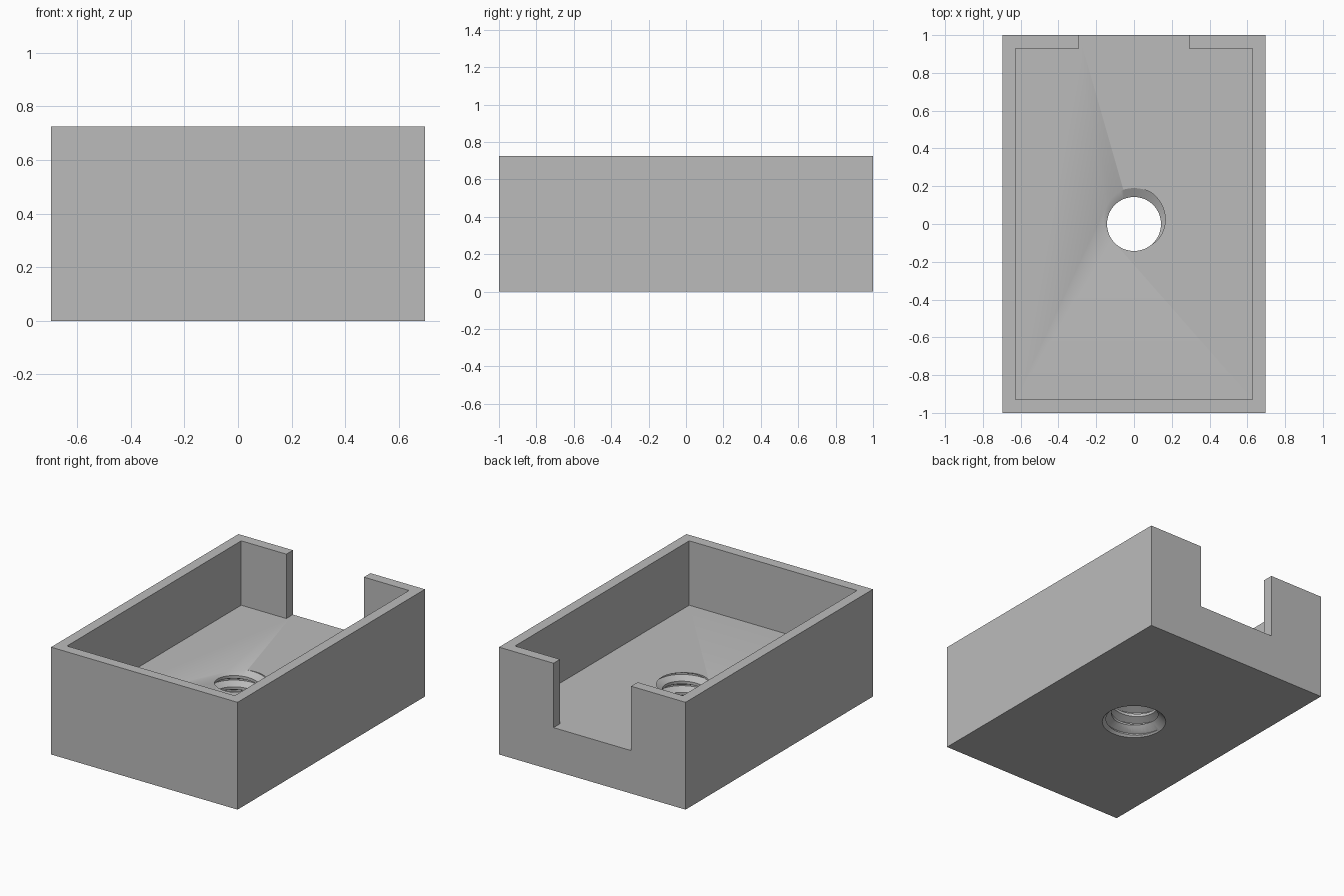
import bpy
import bmesh
from math import sin, cos, pi, radians

if "Cube" in bpy.data.objects:
    bpy.data.objects.remove(bpy.data.objects["Cube"])

HALF_X, HALF_Y, HEIGHT = 0.697, 1.0, 0.725
WALL, FLOOR, NOTCH = 0.07, 0.29, 0.29
PITCH, R_MINOR, R_MAJOR = 0.076, 0.143, 0.19
SEGMENTS = 64

grey = bpy.data.materials.new("plain grey")
grey.use_nodes = True
grey.diffuse_color = (0.5, 0.5, 0.5, 1)
grey.node_tree.nodes["Principled BSDF"].inputs["Base Color"].default_value = (0.5, 0.5, 0.5, 1)


def make_object(name, bm):
    bmesh.ops.recalc_face_normals(bm, faces=bm.faces)
    mesh = bpy.data.meshes.new(name)
    bm.to_mesh(mesh)
    bm.free()
    mesh.materials.append(grey)
    obj = bpy.data.objects.new(name, mesh)
    bpy.context.collection.objects.link(obj)
    return obj


def prism(name, outline, z0, z1):
    bm = bmesh.new()
    base = bm.faces.new([bm.verts.new((x, y, z0)) for x, y in outline])
    top = bmesh.ops.extrude_face_region(bm, geom=[base])["geom"]
    verts = [v for v in top if isinstance(v, bmesh.types.BMVert)]
    bmesh.ops.translate(bm, vec=(0, 0, z1 - z0), verts=verts)
    return make_object(name, bm)


def thread_cutter():
    # Helical sheet: each row climbs one pitch per turn and joins the row one pitch above
    profile = [(-1 / 16, R_MAJOR), (1 / 16, R_MAJOR), (3 / 8, R_MINOR), (5 / 8, R_MINOR)]
    per_turn = len(profile)
    bm = bmesh.new()
    rows = []
    for turn in range(-6, 3):
        for frac, radius in profile:
            row = []
            for j in range(SEGMENTS):
                a = 2 * pi * j / SEGMENTS
                z = FLOOR + PITCH * (turn + frac + j / SEGMENTS - 85 / 360)
                row.append(bm.verts.new((radius * cos(a), radius * sin(a), z)))
            rows.append(row)

    def vert(i, j):
        return rows[i][j] if j < SEGMENTS else rows[i + per_turn][0]

    for i in range(len(rows) - 1 - per_turn):
        for j in range(SEGMENTS):
            bm.faces.new((vert(i, j), vert(i, j + 1), vert(i + 1, j + 1), vert(i + 1, j)))
    bmesh.ops.delete(bm, geom=[v for v in bm.verts if not v.link_faces], context="VERTS")
    # Close both ends with fans to the axis
    rim = [e for e in bm.edges if e.is_boundary]
    for is_top in (False, True):
        edges = [e for e in rim if (e.verts[0].co.z > FLOOR / 2) == is_top]
        z = sum(e.verts[0].co.z for e in edges) / len(edges)
        hub = bm.verts.new((0, 0, z))
        for e in edges:
            bm.faces.new((e.verts[0], e.verts[1], hub))
    return make_object("thread_cutter", bm)


def countersink_cutter():
    bm = bmesh.new()
    depth = 0.1
    bmesh.ops.create_cone(bm, cap_ends=True, segments=SEGMENTS, radius1=0.25,
                          radius2=0.1, depth=0.15)
    bmesh.ops.translate(bm, vec=(0, 0, depth - 0.075), verts=bm.verts)
    return make_object("countersink_cutter", bm)


# Solid block
tray = prism("open_tray", [(-HALF_X, -HALF_Y), (HALF_X, -HALF_Y),
                           (HALF_X, HALF_Y), (-HALF_X, HALF_Y)], 0, HEIGHT)

# Cavity that runs out through the notch in the back wall
ix, iy = HALF_X - WALL, HALF_Y - WALL
right_half = [(ix, -iy), (ix, iy), (NOTCH, iy), (NOTCH, HALF_Y + 0.1)]
cavity = prism("cavity_cutter", right_half + [(-x, y) for x, y in reversed(right_half)],
               FLOOR, HEIGHT + 0.1)

# Cut the cavity, threaded hole and countersink
for cutter in (cavity, thread_cutter(), countersink_cutter()):
    mod = tray.modifiers.new("cut", "BOOLEAN")
    mod.operation = "DIFFERENCE"
    mod.solver = "EXACT"
    mod.object = cutter
    bpy.context.view_layer.objects.active = tray
    bpy.ops.object.modifier_apply(modifier=mod.name)
    bpy.data.objects.remove(cutter)

bpy.ops.object.select_all(action="DESELECT")
tray.select_set(True)
bpy.context.view_layer.objects.active = tray
bpy.ops.object.shade_smooth_by_angle(angle=radians(30))
